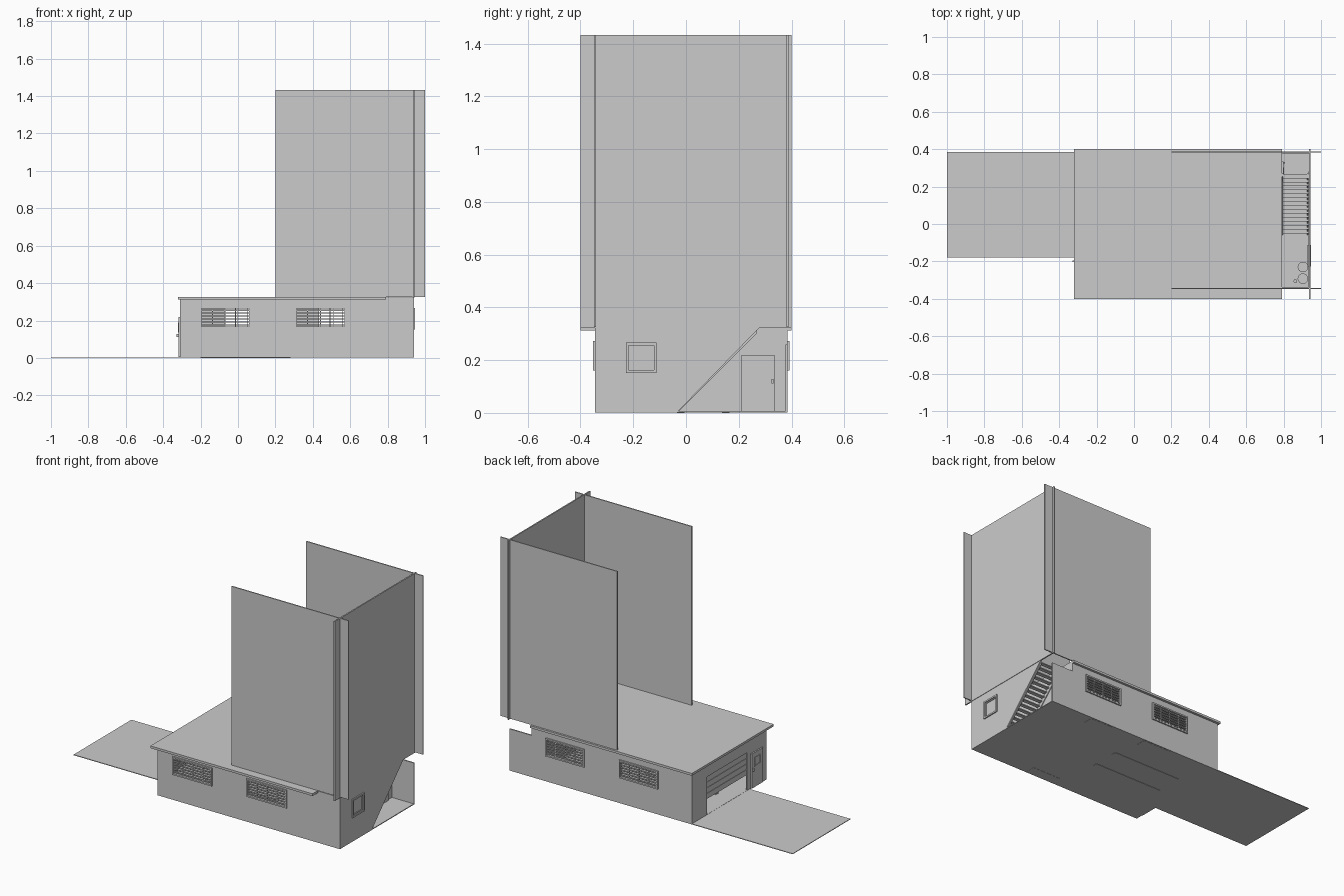
import bpy, bmesh, math

if "Cube" in bpy.data.objects:
    bpy.data.objects.remove(bpy.data.objects["Cube"])


def add_box(bm, x0, x1, y0, y1, z0, z1):
    v = [bm.verts.new((x, y, z)) for z in (z0, z1) for x, y in ((x0, y0), (x1, y0), (x1, y1), (x0, y1))]
    for f in ((3, 2, 1, 0), (4, 5, 6, 7), (0, 1, 5, 4), (1, 2, 6, 5), (2, 3, 7, 6), (3, 0, 4, 7)):
        bm.faces.new([v[i] for i in f])


def boxes(name, items):
    bm = bmesh.new()
    for b in items:
        add_box(bm, *b)
    me = bpy.data.meshes.new(name)
    bm.to_mesh(me)
    bm.free()
    ob = bpy.data.objects.new(name, me)
    bpy.context.collection.objects.link(ob)
    return ob


def prism(name, profile, x0, x1):
    """Extrude a (y, z) outline along x."""
    bm = bmesh.new()
    face = bm.faces.new([bm.verts.new((x0, y, z)) for y, z in profile])
    ext = bmesh.ops.extrude_face_region(bm, geom=[face])
    bmesh.ops.translate(bm, vec=(x1 - x0, 0, 0),
                        verts=[e for e in ext['geom'] if isinstance(e, bmesh.types.BMVert)])
    bmesh.ops.recalc_face_normals(bm, faces=bm.faces)
    me = bpy.data.meshes.new(name)
    bm.to_mesh(me)
    bm.free()
    ob = bpy.data.objects.new(name, me)
    bpy.context.collection.objects.link(ob)
    return ob


def slab(axis, pos, t, u0, u1, z0, z1):
    """Box lying in a wall: axis is the wall normal, u runs along the wall."""
    if axis == 'x':
        return (pos - t / 2, pos + t / 2, u0, u1, z0, z1)
    return (u0, u1, pos - t / 2, pos + t / 2, z0, z1)


def cut(ob, axis, pos, holes):
    for h in holes:
        c = boxes(ob.name + "_cutter", [slab(axis, pos, 0.06, *h)])
        c.hide_render = True
        c.hide_viewport = True
        m = ob.modifiers.new("opening", 'BOOLEAN')
        m.operation = 'DIFFERENCE'
        m.solver = 'EXACT'
        m.object = c


def frame(axis, pos, t, w, u0, u1, z0, z1):
    return [slab(axis, pos, t, u0, u1, z0, z0 + w), slab(axis, pos, t, u0, u1, z1 - w, z1),
            slab(axis, pos, t, u0, u0 + w, z0 + w, z1 - w), slab(axis, pos, t, u1 - w, u1, z0 + w, z1 - w)]


def louvre_window(name, axis, pos, u0, u1, z0, z1):
    parts = frame(axis, pos, 0.02, 0.009, u0, u1, z0, z1)
    n = 6
    for i in range(n):
        z = z0 + 0.009 + (i + 0.5) * (z1 - z0 - 0.018) / n
        parts.append(slab(axis, pos, 0.01, u0 + 0.009, u1 - 0.009, z - 0.003, z + 0.003))
    for k in (0.25, 0.5, 0.75):
        u = u0 + k * (u1 - u0)
        parts.append(slab(axis, pos, 0.006, u - 0.002, u + 0.002, z0 + 0.009, z1 - 0.009))
    boxes(name, parts)


def door(name, pos, out, y0, y1, knob_y):
    p = pos + out * 0.004
    leaf = boxes(name, [slab('x', p, 0.008, y0, y1, 0.006, 0.22)])
    mid = (y0 + y1) / 2 + 0.0
    boxes(name + "_window_frame", frame('x', p, 0.014, 0.005, mid - 0.03, mid + 0.03, 0.135, 0.19))
    boxes(name + "_handle", [slab('x', p + out * 0.008, 0.012, knob_y - 0.004, knob_y + 0.004, 0.112, 0.128)])
    return leaf


T = 0.008
XL, XI, XR, YF, YB, TOP = -0.31, 0.79, 0.94, -0.345, 0.385, 0.322

# ground pieces
boxes("floor", [(XL, XR, YF, YB, 0.002, 0.007)])
boxes("driveway", [(-1.0, XL, -0.18, YB, 0.002, 0.006)])

# front and back walls with louvred windows
front_wins = [(-0.205, 0.067, 0.16, 0.272), (0.303, 0.578, 0.16, 0.272)]
back_wins = [(-0.08, 0.185, 0.16, 0.272), (0.425, 0.69, 0.16, 0.272)]
fw = boxes("front_wall", [(XL, XR, YF, YF + T, 0.006, TOP)])
cut(fw, 'y', YF, front_wins)
bw = boxes("back_wall", [(XL, XI, YB - T, YB, 0.006, TOP)])
cut(bw, 'y', YB, back_wins)
for i, w in enumerate(front_wins):
    louvre_window("front_window_%d" % i, 'y', YF + 0.002, *w)
for i, w in enumerate(back_wins):
    louvre_window("back_window_%d" % i, 'y', YB - 0.002, *w)
boxes("stair_back_wall", [(XI, XR, YB - T, YB, 0.006, 0.26)])

# left wall with half raised garage door and side door
lw = boxes("left_wall", [(XL, XL + T, YF + T, YB - T, 0.006, TOP)])
cut(lw, 'x', XL, [(-0.155, 0.235, -0.01, 0.24)])
boxes("garage_door", [slab('x', XL + 0.008, 0.006, -0.155, 0.235, z, z + 0.033) for z in (0.1, 0.135, 0.17, 0.205)])
door("left_door", XL, -1, -0.30, -0.19, -0.20)

# inner wall behind the stairs
boxes("inner_wall", [(XI - T, XI, YF + T, YB - T, 0.006, TOP)])
door("stair_door", XI, 1, 0.21, 0.335, 0.328)

# sloped right wall and its window
rw = prism("right_wall", [(YF, 0.006), (-0.03, 0.006), (0.28, 0.325), (YF, 0.325)], XR - T, XR)
cut(rw, 'x', XR, [(-0.222, -0.118, 0.16, 0.26)])
boxes("right_window_frame", frame('x', XR - 0.003, 0.02, 0.01, -0.228, -0.112, 0.152, 0.266))
boxes("right_window_sash", frame('x', XR - 0.004, 0.01, 0.006, -0.218, -0.122, 0.162, 0.256))
boxes("right_window_pane", [slab('x', XR - 0.004, 0.002, -0.218, -0.122, 0.162, 0.256)])

# staircase: open treads between sloped side boards
N = 15
sy, sz = 0.315 / N, 0.315 / N
boxes("stair_treads", [(XI + 0.006, XR - T, -0.05 + i * sy, -0.05 + (i + 1) * sy + 0.002,
                        0.007 + (i + 0.7) * sz, 0.007 + (i + 1) * sz) for i in range(N)])
for n, x in (("stair_board_inner", XI + 0.001), ("stair_board_outer", XR - T - 0.006)):
    prism(n, [(-0.06, 0.007), (-0.025, 0.007), (0.27, 0.302), (0.27, 0.322), (0.255, 0.322)], x, x + 0.005)

# roof
boxes("roof", [(-0.32, XI, -0.40, 0.40, 0.312, 0.326)])

# tall upper walls crossing at the corners
boxes("upper_front_wall", [(0.2, 1.0, YF - 0.003, YF + 0.004, 0.326, 1.433)])
boxes("upper_back_wall", [(0.2, 1.0, YB - 0.004, YB + 0.003, 0.326, 1.433)])
boxes("upper_right_wall", [(XR - 0.005, XR + 0.003, -0.40, 0.40, 0.322, 1.433)])

# storage tanks beside the stairs
for i, y in enumerate((-0.23, -0.292)):
    bpy.ops.mesh.primitive_cylinder_add(vertices=24, radius=0.028, depth=0.09, location=(0.903, y, 0.052))
    bpy.context.object.name = "barrel_%d" % i
    bpy.ops.object.shade_smooth_by_angle()
bpy.ops.mesh.primitive_cylinder_add(vertices=12, radius=0.01, depth=0.04, location=(0.863, -0.305, 0.027))
bpy.context.object.name = "small_canister"

# vehicle lift tracks and work benches
boxes("lift_tracks", [(-0.2, 0.28, y - 0.014, y + 0.014, 0.0, 0.012) for y in (-0.02, 0.15)])
boxes("work_benches", [(0.33, 0.53, YF + T, YF + 0.07, 0.001, 0.09),
                       (0.04, 0.24, YB - 0.07, YB - T, 0.001, 0.09),
                       (0.48, 0.64, YB - 0.07, YB - T, 0.001, 0.09)])
